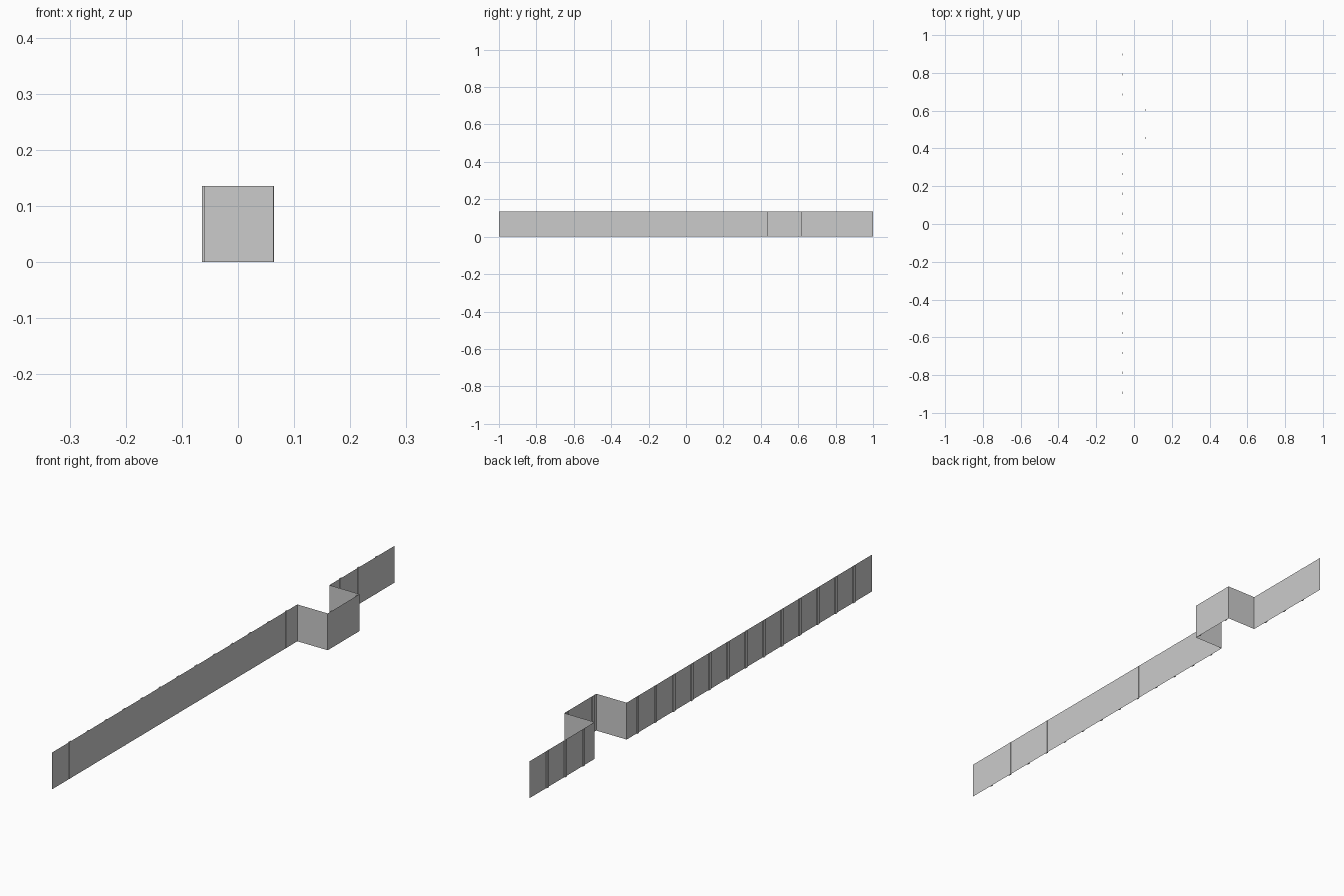
import bpy, bmesh

if "Cube" in bpy.data.objects:
    bpy.data.objects.remove(bpy.data.objects["Cube"])

HEIGHT = 0.136
X_BACK, X_FRONT = -0.0605, 0.0635   # main wall plane and bay plane
Y_BAY0, Y_BAY1 = 0.433, 0.62        # bay start and end


def finish(bm, name):
    mesh = bpy.data.meshes.new(name)
    bm.to_mesh(mesh)
    bm.free()
    obj = bpy.data.objects.new(name, mesh)
    bpy.context.collection.objects.link(obj)
    return obj


# Folded sheet wall: a plan path extruded straight up
path = [(X_BACK, -1), (X_BACK, Y_BAY0), (X_FRONT, Y_BAY0),
        (X_FRONT, Y_BAY1), (X_BACK, Y_BAY1), (X_BACK, 1)]
bm = bmesh.new()
verts = [bm.verts.new((x, y, 0)) for x, y in path]
edges = [bm.edges.new(pair) for pair in zip(verts, verts[1:])]
ext = bmesh.ops.extrude_edge_only(bm, edges=edges)
top = [g for g in ext["geom"] if isinstance(g, bmesh.types.BMVert)]
bmesh.ops.translate(bm, vec=(0, 0, HEIGHT), verts=top)
finish(bm, "folded_wall")


# Slim vertical battens joining the panels
def batten(name, x, y, depth=0.004, width=0.012):
    bm = bmesh.new()
    bmesh.ops.create_cube(bm, size=1)
    bmesh.ops.scale(bm, vec=(depth, width, HEIGHT), verts=bm.verts)
    obj = finish(bm, name)
    obj.location = (x, y, HEIGHT / 2)


for i in range(13):
    batten(f"long_wall_batten_{i + 1}", -0.062, -0.893 + i * 0.1053)
for i, y in enumerate((0.455, 0.603)):
    batten(f"bay_batten_{i + 1}", 0.062, y)
for i in range(3):
    batten(f"short_wall_batten_{i + 1}", -0.062, 0.686 + i * 0.1055)
